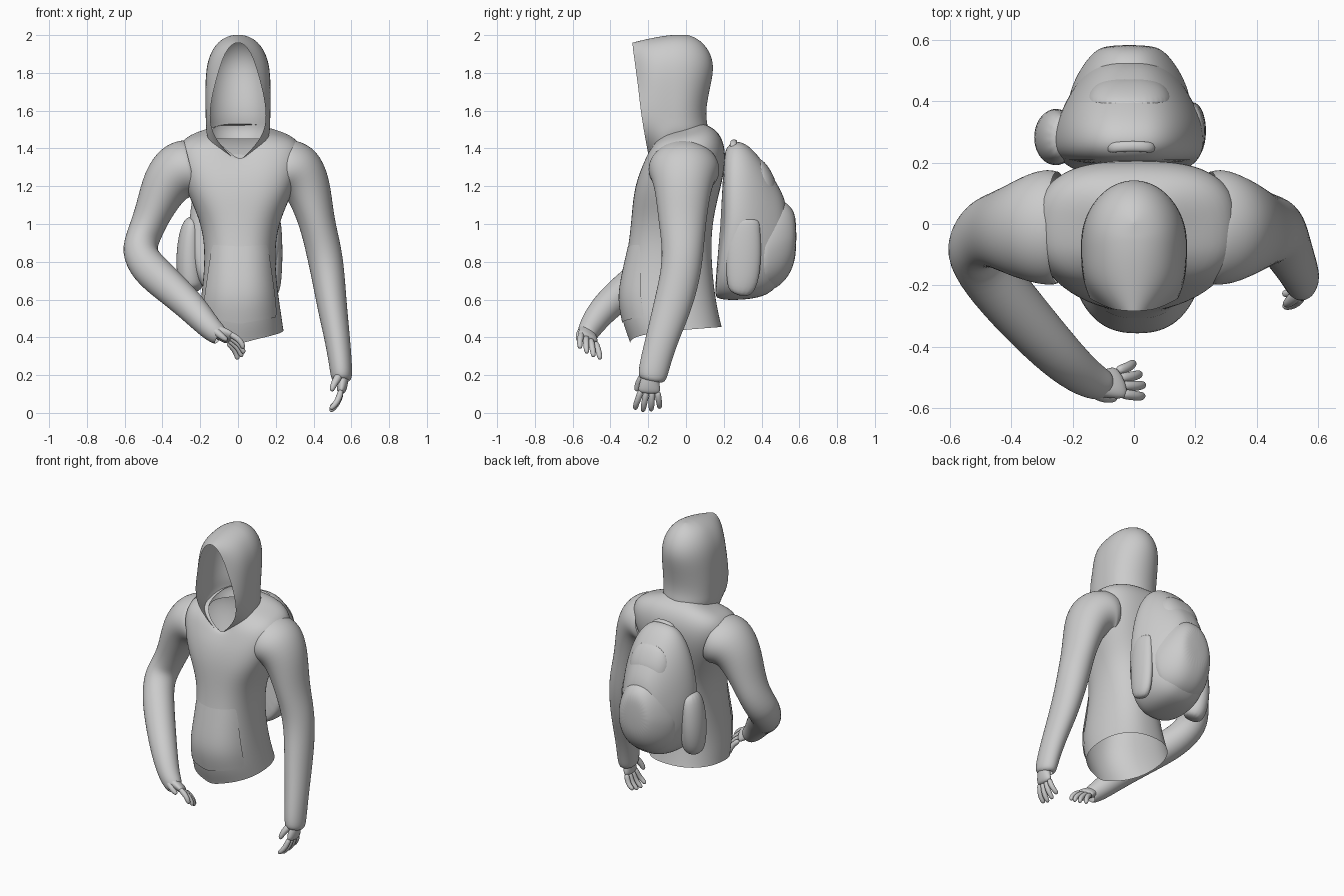
import bpy, bmesh, math
from mathutils import Vector as V


def spow(v, n):
    return math.copysign(abs(v) ** (2 / n), v)


def loft(name, rings, closed=True, caps=False, levels=2):
    """Skin a list of equal-length rings, weld seams and smooth the result."""
    n = len(rings[0])
    verts = [tuple(p) for r in rings for p in r]
    faces = []
    for i in range(len(rings) - 1):
        for j in range(n if closed else n - 1):
            k = (j + 1) % n
            faces.append((i * n + j, i * n + k, (i + 1) * n + k, (i + 1) * n + j))
    if caps:
        faces.append(tuple(range(n))[::-1])
        faces.append(tuple(range((len(rings) - 1) * n, len(rings) * n)))
    me = bpy.data.meshes.new(name)
    me.from_pydata(verts, [], faces)
    bm = bmesh.new()
    bm.from_mesh(me)
    bmesh.ops.remove_doubles(bm, verts=bm.verts, dist=.0005)
    bmesh.ops.recalc_face_normals(bm, faces=bm.faces)
    for f in bm.faces:
        f.smooth = True
    bm.to_mesh(me)
    bm.free()
    ob = bpy.data.objects.new(name, me)
    bpy.context.collection.objects.link(ob)
    m = ob.modifiers.new("smooth", 'SUBSURF')
    m.levels = m.render_levels = levels
    return ob


def tube(name, pts, ref=(0, 1, 0), sides=14, grow=1.04, open_start=False):
    """Tube through (x, y, z, radius, radius along ref) points."""
    P = [V(p[:3]) for p in pts]
    rings = []
    for i, p in enumerate(pts):
        t = (P[min(i + 1, len(P) - 1)] - P[max(i - 1, 0)]).normalized()
        a = V(ref)
        a = (a - t * a.dot(t)).normalized()
        b = t.cross(a)
        rings.append([P[i] + (a * math.cos(q) * p[4] + b * math.sin(q) * p[3]) * grow
                      for q in (2 * math.pi * k / sides for k in range(sides))])
    return loft(name, rings, caps=not open_start)


# Torso: open hem, tilted rings; (z front, z back, half width, y front, y back)
TORSO = [(.365, .455, .232, -.297, .19), (.385, .465, .23, -.303, .187), (.47, .53, .22, -.335, .172),
         (.60, .62, .205, -.358, .155), (.73, .75, .19, -.335, .14), (.88, .90, .187, -.305, .133),
         (1.02, 1.03, .215, -.29, .145), (1.15, 1.16, .275, -.28, .175), (1.25, 1.30, .325, -.255, .21),
         (1.31, 1.42, .34, -.225, .208), (1.34, 1.50, .285, -.205, .165), (1.335, 1.53, .148, -.192, .095)]


def torso_ring(row, angles, grow=0):
    zf, zb, w, yf, yb = row
    n = 2.8 if zf > 1.1 else 2.4
    out = []
    for a in angles:
        h = (1 + math.sin(a)) / 2
        out.append((.01 + (w + grow) * spow(math.cos(a), n),
                    (yf + yb) / 2 + ((yb - yf) / 2 + grow) * spow(math.sin(a), n - .2),
                    zf + (zb - zf) * h ** .35))
    return out


full = [2 * math.pi * k / 32 for k in range(32)]
loft("hoodie_body", [torso_ring(r, full) for r in TORSO])

# Front pouch pocket
rings = []
for row, spread, g in zip(TORSO[2:6], (60, 60, 56, 48), (.002, .008, .008, .003)):
    arc = [math.radians(-90 + spread * (k / 8 - 1)) for k in range(17)]
    rings.append(torso_ring(row, arc, g))
loft("pouch_pocket", rings, closed=False)

# Hood: open at the face; (z back, z front, half width, opening half width, y front, y back)
HOOD = [(1.45, 1.325, .155, 0, -.19, .10), (1.50, 1.395, .17, .075, -.205, .122),
        (1.55, 1.49, .17, .145, -.222, .108), (1.62, 1.60, .173, .15, -.24, .108),
        (1.72, 1.70, .173, .132, -.25, .128), (1.82, 1.79, .169, .108, -.262, .15),
        (1.90, 1.865, .15, .085, -.272, .135), (1.965, 1.92, .108, .06, -.28, .088),
        (1.997, 1.953, .052, .03, -.283, .03), (2.004, 1.963, 0, 0, -.284, -.01)]
rings = []
for zb, zf, w, xe, yf, yb in HOOD:
    ring = []
    for k in range(-14, 15):
        s, u = (1 if k >= 0 else -1), abs(k) / 14
        if u < .5:
            a = u * math.pi
            x, y, q = w * math.sin(a), -.05 + (yb + .05) * math.cos(a), 0
        else:
            q = (u - .5) * 2
            x, y = xe + (w - xe) * math.cos(q * q * math.pi / 2), -.05 + (yf + .05) * q
        ring.append((s * x, y, zb + (zf - zb) * q ** 1.5))
    rings.append(ring)
loft("hood", rings, closed=False)

# Sleeves, open where they meet the body: (x, y, z, radius, depth radius)
tube("bent_sleeve", [(-.25, -.01, 1.295, .15, .18), (-.27, -.01, 1.29, .157, .188), (-.32, -.015, 1.275, .157, .182),
                     (-.385, -.02, 1.215, .13, .15), (-.45, -.02, 1.06, .095, .122), (-.495, -.03, .95, .09, .11),
                     (-.53, -.075, .855, .095, .105), (-.475, -.17, .765, .10, .095), (-.36, -.305, .665, .09, .09),
                     (-.24, -.435, .555, .08, .078), (-.155, -.505, .455, .064, .064), (-.105, -.525, .412, .055, .052),
                     (-.095, -.528, .405, .045, .042)], open_start=True)
tube("straight_sleeve", [(.25, -.01, 1.295, .15, .18), (.27, -.01, 1.29, .157, .188), (.315, -.015, 1.275, .157, .182),
                         (.37, -.015, 1.205, .125, .15), (.415, -.02, 1.02, .092, .125), (.455, -.015, .86, .094, .108),
                         (.478, -.03, .72, .087, .105), (.50, -.075, .55, .077, .10), (.525, -.125, .40, .067, .085),
                         (.543, -.165, .26, .06, .08), (.549, -.18, .18, .056, .076),
                         (.549, -.182, .17, .04, .05)], open_start=True)


# Hands: f = finger direction, s = towards thumb, c = curl direction
def hand(name, wrist, f, s, c):
    w, f, s, c = V(wrist), V(f).normalized(), V(s).normalized(), V(c).normalized()

    def at(a, b, d, r, rs=None):
        return (*(w + f * a + s * b + c * d), r, rs or r)
    tube(name + "_palm", [at(-.03, 0, 0, .034, .042), at(.02, .004, 0, .032, .05),
                          at(.06, .002, 0, .027, .06), at(.09, 0, .004, .02, .058)], ref=s, sides=10)
    for i, length in enumerate((.075, .095, .103, .095)):
        b, fan = (i - 1.5) * .029, (i - 1.5) * .013
        tube(f"{name}_finger_{i + 1}", [at(.07, b, .002, .017), at(.085 + length * .4, b + fan * .5, .012, .0165),
                                        at(.085 + length * .75, b + fan, .03, .015),
                                        at(.085 + length, b + fan, .055, .012)], ref=s, sides=8, grow=1.1)
    tube(name + "_thumb", [at(-.02, .025, .01, .024), at(.015, .052, .03, .022),
                           at(.05, .066, .046, .018), at(.085, .068, .054, .013)], ref=s, sides=8)


hand("relaxed_hand", (.555, -.185, .19), (-.08, -.12, -1), (0, -1, .1), (-1, 0, 0))
hand("raised_hand", (-.115, -.52, .43), (.9, .04, -.42), (.1, -.8, .5), (-.4, .1, -.8))


# Backpack: upright rounded outlines along y; (y, half width, z low, z high)
def pack(name, rows, cx=-.015, n=2.7, taper=.2):
    rings = []
    for y, w, lo, hi in rows:
        ring = []
        for a in full:
            h = spow(math.sin(a), n)
            lean = max(.35 - y, 0) * .35 * max(-h, 0)
            ring.append((cx + w * (1 - taper * max(h, 0)) * spow(math.cos(a), n), y - lean,
                         (lo + hi) / 2 + (hi - lo) / 2 * h))
        rings.append(ring)
    return loft(name, rings, caps=True)


pack("backpack_main", [(.20, .17, .63, 1.36), (.21, .22, .605, 1.40), (.25, .248, .595, 1.445),
                       (.32, .243, .597, 1.43), (.39, .215, .61, 1.355), (.45, .18, .635, 1.265),
                       (.51, .135, .70, 1.17), (.54, .08, .78, 1.07)])
pack("backpack_front_pocket", [(.36, .21, .635, 1.10), (.44, .195, .64, 1.13), (.51, .16, .68, 1.13),
                               (.56, .12, .75, 1.09), (.585, .08, .84, 1.03)], n=2.4)
pack("backpack_upper_pocket", [(.36, .15, 1.10, 1.37), (.42, .14, 1.10, 1.33), (.462, .11, 1.10, 1.26),
                               (.48, .06, 1.12, 1.21)])
tube("bottle_pocket", [(-.24, .26, .64, .05, .05), (-.25, .275, .68, .068, .08), (-.258, .285, .82, .073, .095),
                       (-.25, .285, .97, .06, .085), (-.235, .285, 1.04, .035, .06)])
tube("side_pocket", [(.18, .28, .62, .03, .05), (.19, .30, .68, .04, .085), (.195, .305, .85, .042, .095),
                     (.19, .305, 1.0, .04, .085), (.185, .305, 1.03, .035, .08)])
tube("backpack_handle", [(-.085, .25, 1.40, .012, .018), (-.07, .25, 1.43, .012, .018),
                         (0, .255, 1.44, .012, .018), (.05, .25, 1.43, .012, .018),
                         (.065, .25, 1.40, .012, .018)], sides=8)
